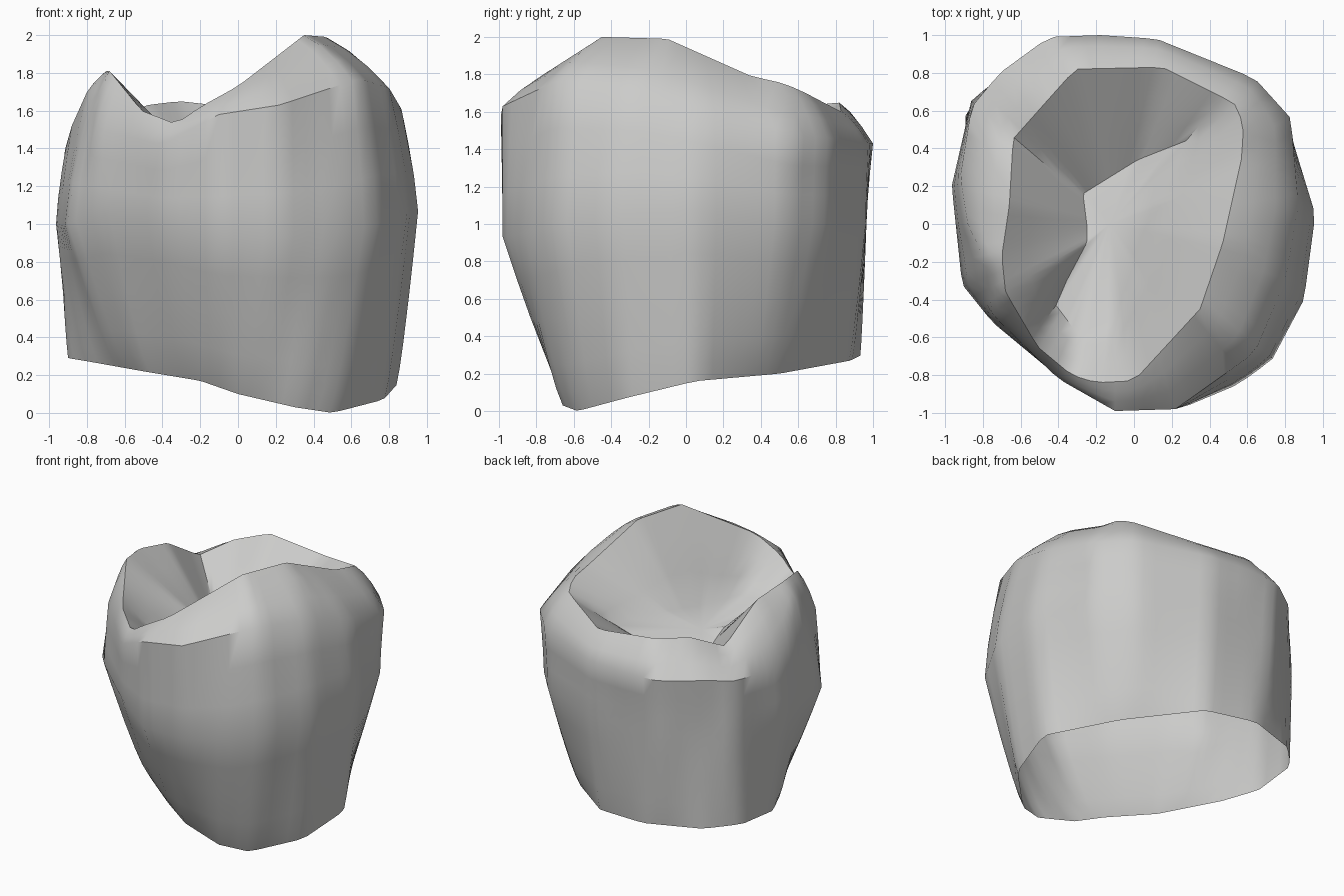
import bpy, bmesh, math
from mathutils import Vector

cube = bpy.data.objects.get("Cube")
if cube:
    bpy.data.objects.remove(cube)

STATIONS = 80
CENTRE = Vector((-0.1, 0, 0))

# Guide loops, anticlockwise: open neck, belly, shoulder, biting rim, valley floor
NECK = [(.85, .05, .16), (.54, .5, .2), (.1, .88, .27), (-.3, .94, .3),
        (-.7, .8, .31), (-.89, .6, .32), (-.9, .25, .29), (-.78, 0, .27),
        (-.5, -.35, .22), (-.2, -.55, .17), (0, -.63, .1), (.3, -.66, .03),
        (.5, -.58, 0), (.77, -.32, .07)]
BELLY = [(.96, .05, 1.07), (.81, .54, 1), (.62, .76, 1), (.12, .965, 1),
         (-.45, .965, 1), (-.86, .66, 1), (-.965, .2, 1), (-.91, -.32, 1),
         (-.75, -.52, 1.05), (-.4, -.81, 1), (-.1, -.98, .93), (.24, -.98, .93),
         (.55, -.85, .95), (.73, -.72, 1), (.9, -.4, 1.05)]
SHOULDER = [(.87, .1, 1.6), (.83, .56, 1.47), (.64, .77, 1.46), (.12, .98, 1.43),
            (-.18, 1, 1.43), (-.45, .99, 1.43), (-.71, .8, 1.43), (-.86, .62, 1.4),
            (-.92, .25, 1.38), (-.88, 0, 1.52), (-.79, -.19, 1.72),
            (-.75, -.48, 1.5), (-.4, -.82, 1.42), (-.1, -.99, 1.58),
            (.22, -.98, 1.63), (.64, -.68, 1.77), (.8, -.3, 1.72)]
RIM = [(.57, .35, 1.79), (.58, .53, 1.75), (.53, .64, 1.7), (.15, .83, 1.6),
       (-.31, .82, 1.65), (-.48, .63, 1.63), (-.64, .45, 1.54), (-.66, .1, 1.76),
       (-.7, -.17, 1.81), (-.68, -.36, 1.81), (-.51, -.65, 1.6),
       (-.33, -.8, 1.53), (-.2, -.84, 1.62), (0, -.83, 1.73), (.35, -.45, 2),
       (.47, -.1, 1.99)]
FLOOR = [(.1, .1, 1.47), (.3, .45, 1.46), (.02, .34, 1.3), (-.27, .16, 1.25),
         (-.25, 0, 1.32), (-.25, -.1, 1.37), (-.42, -.42, 1.36), (-.3, -.58, 1.4),
         (-.1, -.5, 1.42), (0, -.2, 1.43)]


def angle_of(p):
    return math.atan2(p.y, p.x) % math.tau


def sample_loop(points):
    """Resample a guide loop so every loop shares the same directions."""
    pts = sorted((Vector(p) - CENTRE for p in points), key=angle_of)
    result = []
    for i in range(STATIONS):
        a = math.tau * i / STATIONS
        ray = Vector((math.cos(a), math.sin(a), 0))
        for j, q in enumerate(pts):
            p = pts[j - 1]
            span = (angle_of(q) - angle_of(p)) % math.tau
            if (a - angle_of(p)) % math.tau <= span:
                cp, cq = ray.cross(p).z, ray.cross(q).z
                result.append(p.lerp(q, cp / (cp - cq)) + CENTRE)
                break
    return result


def blend(a, b, across, up):
    """Blend loops with separate weights for outline and height."""
    out = []
    for p, q in zip(a, b):
        v = p.lerp(q, across)
        v.z = p.z + (q.z - p.z) * up
        out.append(v)
    return out


neck, belly, shoulder, rim, floor = map(
    sample_loop, (NECK, BELLY, SHOULDER, RIM, FLOOR))
rings = [neck]

# Walls swell from the neck to the belly, then stand upright to the shoulder
for t in (.1, .25, .5, .75, 1):
    rings.append(blend(neck, belly, t ** .82, t))
for t in (.33, .67, 1):
    rings.append(blend(belly, shoulder, t ** 1.4, t))

# Shoulder rounds gently into the rim
for t in (.33, .67, 1):
    rings.append(blend(shoulder, rim, t, t + .12 * math.sin(math.pi * t)))

# Chewing surface slopes into the valley
for t in (.3, .65, 1):
    rings.append(blend(rim, floor, t, t))

bm = bmesh.new()
loops = [[bm.verts.new(p) for p in ring] for ring in rings]
for low, high in zip(loops, loops[1:]):
    for i in range(STATIONS):
        bm.faces.new((low[i - 1], low[i], high[i], high[i - 1]))

# Close the valley; the neck stays open and hollow
hub = bm.verts.new((-.13, 0, 1.36))
for i in range(STATIONS):
    bm.faces.new((loops[-1][i - 1], loops[-1][i], hub))

mesh = bpy.data.meshes.new("tooth_crown")
bm.to_mesh(mesh)
bm.free()
crown = bpy.data.objects.new("tooth_crown", mesh)
bpy.context.collection.objects.link(crown)

# Single plain grey
grey = bpy.data.materials.new("light_grey")
grey.use_nodes = True
colour = (.6, .6, .59, 1)
grey.diffuse_color = colour
grey.node_tree.nodes["Principled BSDF"].inputs["Base Color"].default_value = colour
mesh.materials.append(grey)

bpy.ops.object.select_all(action='DESELECT')
crown.select_set(True)
bpy.context.view_layer.objects.active = crown
bpy.ops.object.shade_smooth_by_angle(angle=math.radians(40))
